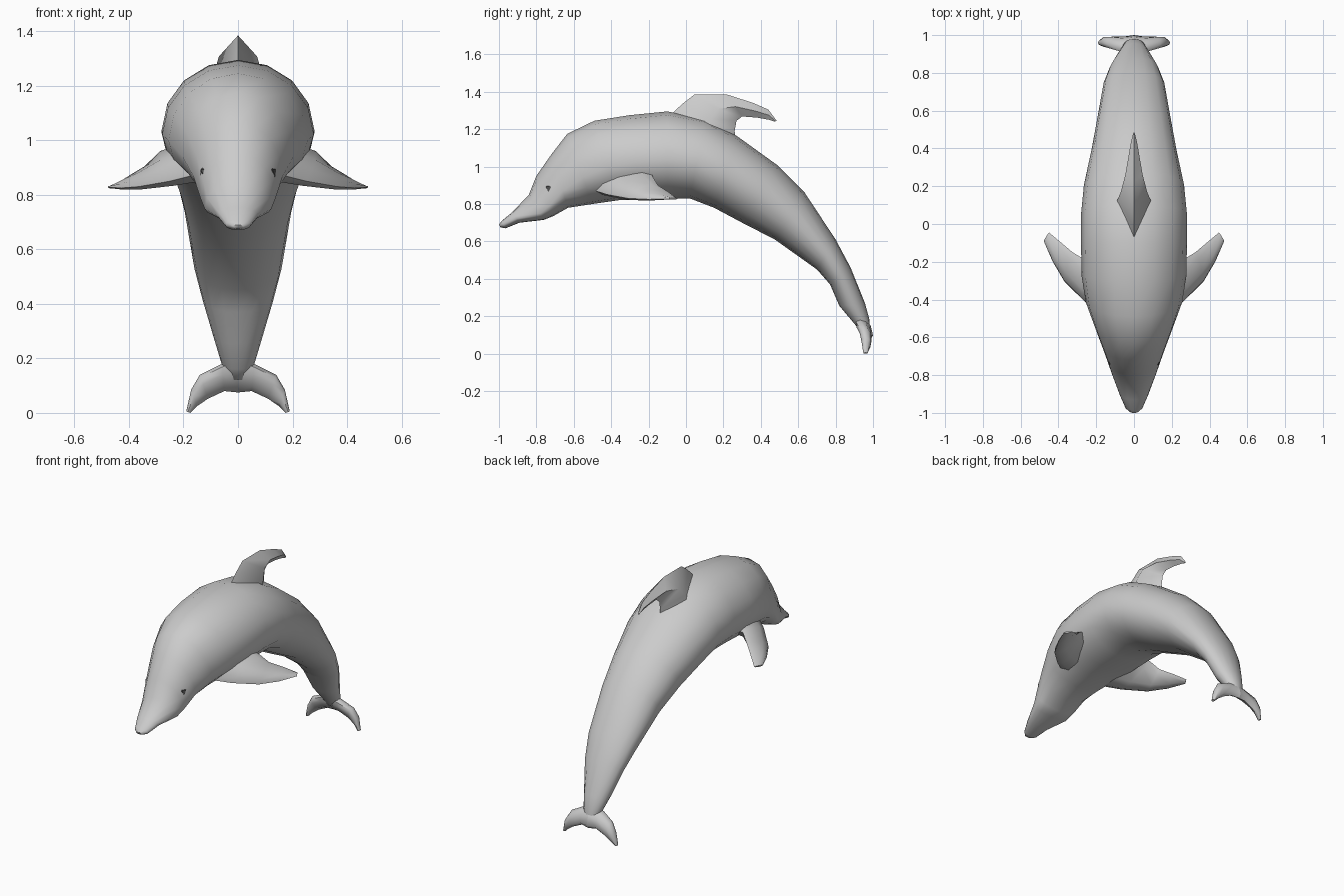
import bpy, bmesh
from math import sin, cos, pi
from mathutils import Vector as V

if "Cube" in bpy.data.objects:
    bpy.data.objects.remove(bpy.data.objects["Cube"])


def loft(name, rings, sides, mirror=False, angle=1.0):
    """Skin over oval rings: (edge a, edge b, half-width vector, widest point from b)."""
    bm = bmesh.new()
    loops = []
    for a, b, w, bias in rings:
        a, b, w = V(a), V(b), V(w)
        c = b.lerp(a, bias)
        loop = []
        for i in range(sides):
            t = 2 * pi * i / sides
            arm = (a - c) if cos(t) > 0 else (b - c)
            loop.append(bm.verts.new(c + arm * abs(cos(t)) + w * sin(t)))
        loops.append(loop)
    for p, q in zip(loops, loops[1:]):
        for i in range(sides):
            j = (i + 1) % sides
            bm.faces.new((p[i], p[j], q[j], q[i]))
    bm.faces.new(loops[0])
    bm.faces.new(loops[-1])
    bmesh.ops.recalc_face_normals(bm, faces=bm.faces)
    me = bpy.data.meshes.new(name)
    bm.to_mesh(me)
    bm.free()
    ob = bpy.data.objects.new(name, me)
    bpy.context.collection.objects.link(ob)
    bpy.ops.object.select_all(action='DESELECT')
    ob.select_set(True)
    bpy.context.view_layer.objects.active = ob
    bpy.ops.object.shade_smooth_by_angle(angle=angle)
    if mirror:
        me = ob.data.copy()
        for v in me.vertices:
            v.co.x *= -1
        me.flip_normals()
        twin = bpy.data.objects.new(name + "_left", me)
        bpy.context.collection.objects.link(twin)


# Body: back y, z / belly y, z / half width / widest height, snout to tail
stations = [
    (-1.0, .69, -.992, .675, .02, .5), (-.985, .71, -.965, .67, .045, .45),
    (-.93, .755, -.89, .70, .075, .4), (-.84, .85, -.76, .715, .122, .25),
    (-.80, .95, -.71, .735, .138, .25), (-.72, 1.065, -.63, .78, .165, .32),
    (-.635, 1.175, -.5, .80, .205, .38), (-.49, 1.245, -.36, .82, .255, .42),
    (-.3, 1.275, -.25, .825, .278, .44), (-.1, 1.295, -.1, .828, .28, .45),
    (.1, 1.255, .02, .83, .28, .46), (.27, 1.165, .15, .78, .265, .48),
    (.485, 1.01, .30, .70, .225, .5), (.635, .86, .475, .61, .195, .5),
    (.80, .61, .70, .45, .16, .5), (.88, .46, .77, .37, .13, .5),
    (.957, .27, .82, .255, .085, .5), (.98, .185, .90, .16, .058, .5),
    (.985, .12, .93, .12, .035, .5)]
loft("body", [((0, ty, tz), (0, by, bz), (w, 0, 0), k)
              for ty, tz, by, bz, w, k in stations], 16)

# Dorsal fin: leading edge / trailing edge / half thickness
dorsal = [(-.11, 1.25, .27, 1.10, .10), (-.02, 1.335, .26, 1.19, .085),
          (.045, 1.385, .27, 1.245, .07), (.22, 1.385, .30, 1.268, .045),
          (.36, 1.34, .38, 1.262, .027), (.44, 1.305, .445, 1.25, .014),
          (.485, 1.245, .475, 1.24, .004)]
loft("dorsal_fin", [((0, ay, az), (0, by, bz), (w, 0, 0), .45)
                    for ay, az, by, bz, w in dorsal], 4)

# Pectoral fins, swept out, down and back
n = V((.45, -.3, .84))
pectoral = [((.15, -.50, .875), (.20, -.17, .965), .06),
            ((.25, -.42, .85), (.275, -.18, .95), .048),
            ((.365, -.31, .83), (.325, -.15, .90), .03),
            ((.43, -.20, .825), (.39, -.095, .865), .018),
            ((.478, -.09, .828), (.45, -.045, .828), .006)]
loft("pectoral_fin", [(a, b, n * w, .6) for a, b, w in pectoral], 8, mirror=True)

# Tail flukes, hanging almost upright
flukes = [((0, .93, .20), (0, .985, .075), .035),
          ((.06, .93, .18), (.05, .975, .08), .036),
          ((.14, .95, .14), (.11, .975, .052), .03),
          ((.172, .96, .085), (.15, .97, .025), .025),
          ((.19, .96, .005), (.175, .96, .0), .012)]
loft("tail_fluke", [(a, b, (0, w, 0), .6) for a, b, w in flukes], 8, mirror=True)

# Eyes
dark = bpy.data.materials.new("eye_dark")
dark.diffuse_color = (.08, .08, .08, 1)
dark.use_nodes = True
dark.node_tree.nodes["Principled BSDF"].inputs["Base Color"].default_value = dark.diffuse_color
for side in (-1, 1):
    bpy.ops.mesh.primitive_ico_sphere_add(subdivisions=1, radius=.03,
                                          location=(side * .12, -.722, .88))
    eye = bpy.context.object
    eye.name = "eye"
    eye.scale = (.75, 1, 1)
    eye.data.materials.append(dark)
